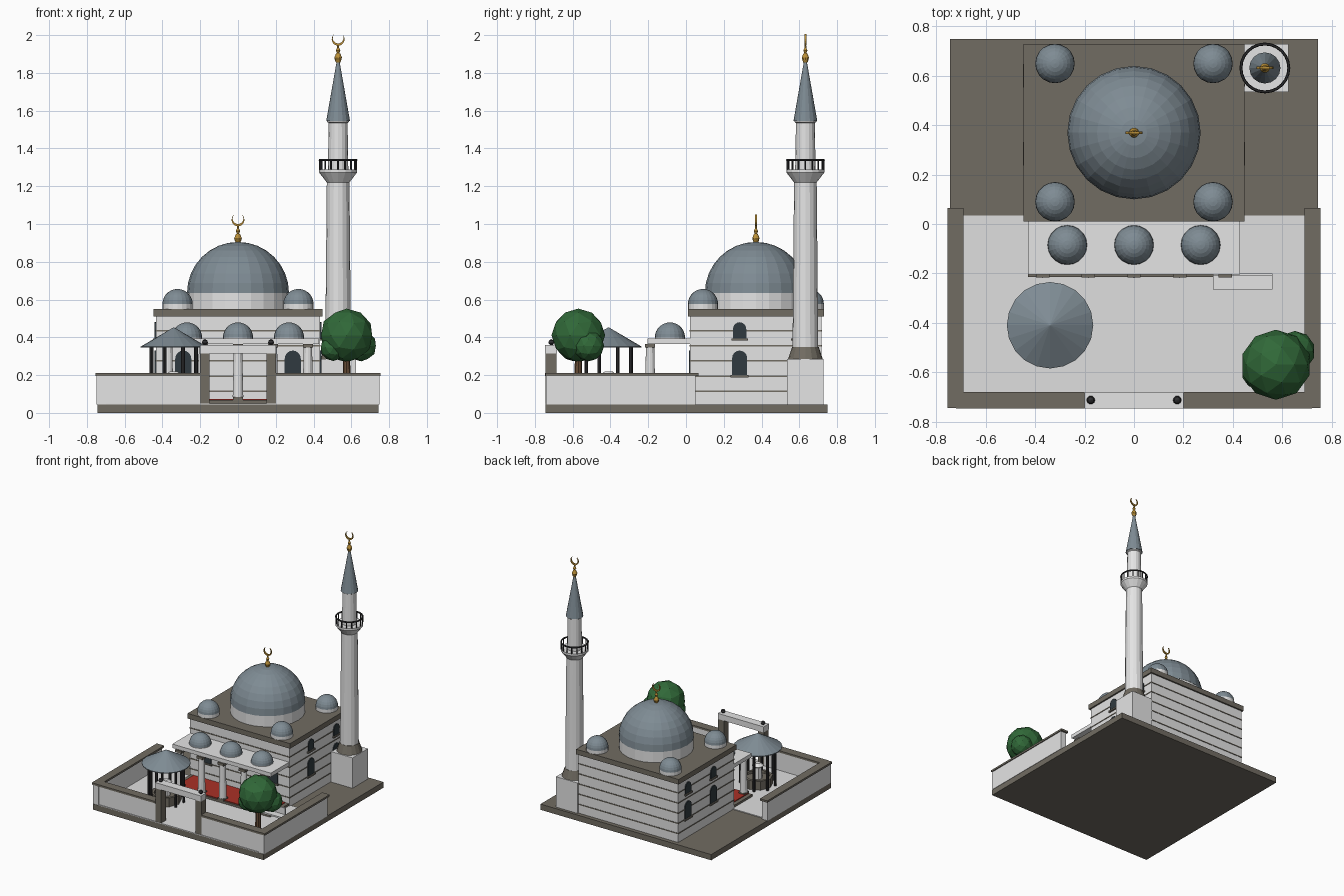
import bpy, bmesh, math
from math import sin, cos, pi, radians
from mathutils import Matrix, Vector

cube = bpy.data.objects.get("Cube")
if cube:
    bpy.data.objects.remove(cube, do_unlink=True)


def material(name, r, g, b):
    m = bpy.data.materials.new(name)
    m.use_nodes = True
    m.diffuse_color = (r, g, b, 1)
    m.node_tree.nodes["Principled BSDF"].inputs["Base Color"].default_value = (r, g, b, 1)
    return m


PLASTER = material("white plaster", .78, .78, .78)
PAVING = material("pale paving", .74, .74, .74)
STONE = material("dark stone", .165, .15, .122)
LEAD = material("lead grey", .21, .26, .295)
GLASS = material("dark glass", .03, .042, .05)
IRON = material("black iron", .03, .03, .032)
GOLD = material("gold", .50, .28, .04)
RED = material("red carpet", .40, .03, .02)
LEAF = material("leaf green", .03, .14, .04)
BARK = material("brown bark", .13, .07, .035)


def finish(name, bm, mat):
    bmesh.ops.recalc_face_normals(bm, faces=bm.faces)
    mesh = bpy.data.meshes.new(name)
    bm.to_mesh(mesh)
    bm.free()
    mesh.materials.append(mat)
    ob = bpy.data.objects.new(name, mesh)
    bpy.context.collection.objects.link(ob)
    return ob


def box(name, mat, xs, ys, zs):
    """Box from its ranges along x, y and z."""
    bm = bmesh.new()
    bmesh.ops.create_cube(bm, size=1)
    for v in bm.verts:
        v.co = [(a + b) / 2 + c * (b - a) for c, (a, b) in zip(v.co, (xs, ys, zs))]
    return finish(name, bm, mat)


def lathe(name, mat, at, profile, sides=16):
    """Turn a (radius, height) profile about a vertical axis, capped at both ends."""
    bm = bmesh.new()
    rings = []
    for r, z in profile:
        rings.append([bm.verts.new((at[0] + r * cos(2 * pi * i / sides),
                                    at[1] + r * sin(2 * pi * i / sides), at[2] + z))
                      for i in range(sides)])
    for lo, hi in zip(rings, rings[1:]):
        for i in range(sides):
            j = (i + 1) % sides
            bm.faces.new((lo[i], lo[j], hi[j], hi[i]))
    bm.faces.new(rings[0])
    bm.faces.new(rings[-1])
    bmesh.ops.remove_doubles(bm, verts=bm.verts, dist=1e-5)
    return finish(name, bm, mat)


def plate(name, mat, points, depth, at, turn=0):
    """Extrude an upright (x, z) outline, centred on its own plane, then turn and place it."""
    bm = bmesh.new()
    face = bm.faces.new([bm.verts.new((x, -depth / 2, z)) for x, z in points])
    new = bmesh.ops.extrude_face_region(bm, geom=[face])["geom"]
    for v in new:
        if isinstance(v, bmesh.types.BMVert):
            v.co.y += depth
    bm.transform(Matrix.Translation(Vector(at)) @ Matrix.Rotation(turn, 4, 'Z'))
    return finish(name, bm, mat)


def dome(name, at, r, sides, rings):
    arc = [(r * cos(pi / 2 * i / rings), r * sin(pi / 2 * i / rings)) for i in range(rings + 1)]
    return lathe(name, LEAD, at, arc, sides)


def small_dome(name, x, y, z, drum):
    lathe(name + "_drum", PLASTER, (x, y, z), [(.08, 0), (.08, drum)], 20)
    dome(name, (x, y, z + drum), .08, 20, 7)


def finial(name, at):
    lathe(name + "_stem", GOLD, at, [(.012, 0), (.017, .012), (.02, .025), (.012, .045), (.006, .05),
                                     (.012, .062), (.006, .075), (.004, .095)], 10)
    # crescent opening upward
    big, small, lift = .034, .0287, .0067
    n = 16

    def arc(r, gap, cz):
        return [(r * sin(a), cz + r * cos(a))
                for a in (gap + (2 * pi - 2 * gap) * i / n for i in range(n + 1))]
    outer = arc(big, radians(35), 0)
    inner = arc(small, radians(42.7), lift)
    plate(name + "_crescent", GOLD, outer + inner[-2:0:-1], .01, (at[0], at[1], at[2] + .122))


def window(name, x, y, z, w, h, turn):
    r = w / 2
    outline = [(-r, 0), (r, 0)] + [(r * cos(pi * i / 8), h - r + r * sin(pi * i / 8)) for i in range(9)]
    plate(name, GLASS, outline, .009, (x, y, z), turn)
    plate(name + "_sill", STONE, [(-r - .008, -.012), (r + .008, -.012), (r + .008, 0), (-r - .008, 0)],
          .024, (x, y, z), turn)


# Ground
box("base_slab", STONE, (-.745, .745), (-.745, .75), (0, .045))
box("courtyard_paving", PAVING, (-.7, .7), (-.745, .035), (.045, .051))

# Courtyard walls with stone caps, and gate
for s, side in ((-1, "right"), (1, "left")):
    def span(a, b):
        return sorted((s * a, s * b))
    box(side + "_wall", PLASTER, span(.697, .748), (-.742, .05), (.045, .195))
    box(side + "_wall_cap", STONE, span(.69, .755), (-.745, .065), (.195, .21))
    box(side + "_front_wall", PLASTER, span(.2, .71), (-.74, -.687), (.045, .195))
    box(side + "_front_wall_cap", STONE, span(.2, .72), (-.747, -.68), (.195, .21))
    box(side + "_gate_post", STONE, span(.15, .2), (-.743, -.685), (.045, .315))
    lathe(side + "_gate_ball", IRON, (s * .175, -.713, .36),
          [(.008, 0), (.017, .01), (.012, .024), (.002, .03)], 10)
box("gate_lintel", PLASTER, (-.2, .2), (-.747, -.682), (.315, .36))

# Prayer hall with stone courses and roof
box("hall", PLASTER, (-.435, .435), (.022, .718), (.045, .51))
for i in range(5):
    z = .115 + .08 * i
    box("stone_course", STONE, (-.438, .438), (.019, .721), (z - .004, z + .004))
box("hall_roof", STONE, (-.447, .447), (.01, .73), (.51, .55))
for s in (-1, 1):
    window("front_window", s * .29, .02, .2, .085, .13, 0)
    for y in (.284, .6):
        window("lower_side_window", s * .437, y, .2, .08, .13, pi / 2)
        window("upper_side_window", s * .437, y, .395, .07, .085, pi / 2)

# Main dome and corner domes
lathe("main_drum", PLASTER, (0, .37, .55), [(.268, 0), (.268, .085)], 24)
dome("main_dome", (0, .37, .635), .27, 24, 8)
finial("dome_finial", (0, .37, .9))
for x in (-.32, .32):
    for y in (.09, .65):
        small_dome("corner_dome", x, y, .55, .026)

# Portico
box("portico_floor", STONE, (-.43, .43), (-.215, .022), (.05, .068))
box("portico_carpet", RED, (-.4, .4), (-.205, .015), (.068, .074))
box("portico_roof", PLASTER, (-.43, .43), (-.205, .022), (.365, .395))
for i in range(5):
    x = (i - 2) * .185
    lathe("portico_column", PLASTER, (x, -.19, .085), [(.028, 0), (.022, .26)], 12)
    for z, h in ((.068, .017), (.345, .02)):
        box("column_block", STONE, (x - .027, x + .027), (-.217, -.163), (z, z + h))
for x in (-.27, 0, .27):
    small_dome("portico_dome", x, -.085, .395, .004)

# Minaret
mx, my = .53, .632
tower = (mx, my, 0)
box("minaret_base", PLASTER, (.437, .625), (.535, .728), (.045, .285))
lathe("minaret_collar", STONE, tower, [(.092, .285), (.07, .35)])
lathe("minaret_shaft", PLASTER, tower, [(.068, .35), (.06, 1.22)])
lathe("minaret_balcony", PLASTER, tower, [(.06, 1.22), (.1, 1.272), (.1, 1.288)])
lathe("minaret_upper_shaft", PLASTER, tower, [(.054, 1.288), (.05, 1.535), (.058, 1.54), (.058, 1.546)])
lathe("minaret_spire", LEAD, tower, [(.063, 1.545), (.006, 1.87)])
finial("minaret_finial", (mx, my, 1.856))
for i in range(16):
    a = 2 * pi * i / 16
    lathe("railing_post", IRON, (mx + .096 * cos(a), my + .096 * sin(a), 1.285), [(.005, 0), (.005, .055)], 6)
bpy.ops.mesh.primitive_torus_add(major_radius=.097, minor_radius=.006, major_segments=24,
                                 minor_segments=6, location=(mx, my, 1.338))
rail = bpy.context.object
rail.name = "balcony_rail"
rail.data.materials.append(IRON)

# Fountain pavilion
fx, fy = -.34, -.41
lathe("fountain_roof", LEAD, (fx, fy, .345), [(.175, 0), (.175, .006), (.001, .108)], 20)
lathe("fountain_basin", STONE, (fx, fy, .05), [(.11, 0), (.11, .07), (.09, .07), (.09, .05)], 8)
lathe("fountain_core", PLASTER, (fx, fy, .05), [(.035, 0), (.03, .14), (.045, .15), (.02, .17)], 8)
for i in range(8):
    a = 2 * pi * (i + .5) / 8
    lathe("pavilion_post", IRON, (fx + .128 * cos(a), fy + .128 * sin(a), .05), [(.01, 0), (.01, .297)], 8)

# Bench
box("bench_seat", PLASTER, (.32, .56), (-.265, -.205), (.092, .104))
box("bench_back", PLASTER, (.32, .56), (-.211, -.2), (.092, .155))
for x in (.34, .53):
    box("bench_leg", STONE, (x, x + .012), (-.26, -.205), (.05, .092))

# Tree
lathe("tree_trunk", BARK, (.575, -.57, .05), [(.025, 0), (.017, .28)], 8)
for x, y, z, r in ((.575, -.57, .41, .142), (.652, -.515, .355, .082), (.505, -.6, .345, .07)):
    bm = bmesh.new()
    bmesh.ops.create_icosphere(bm, subdivisions=2, radius=r, matrix=Matrix.Translation((x, y, z)))
    finish("tree_foliage", bm, LEAF)
